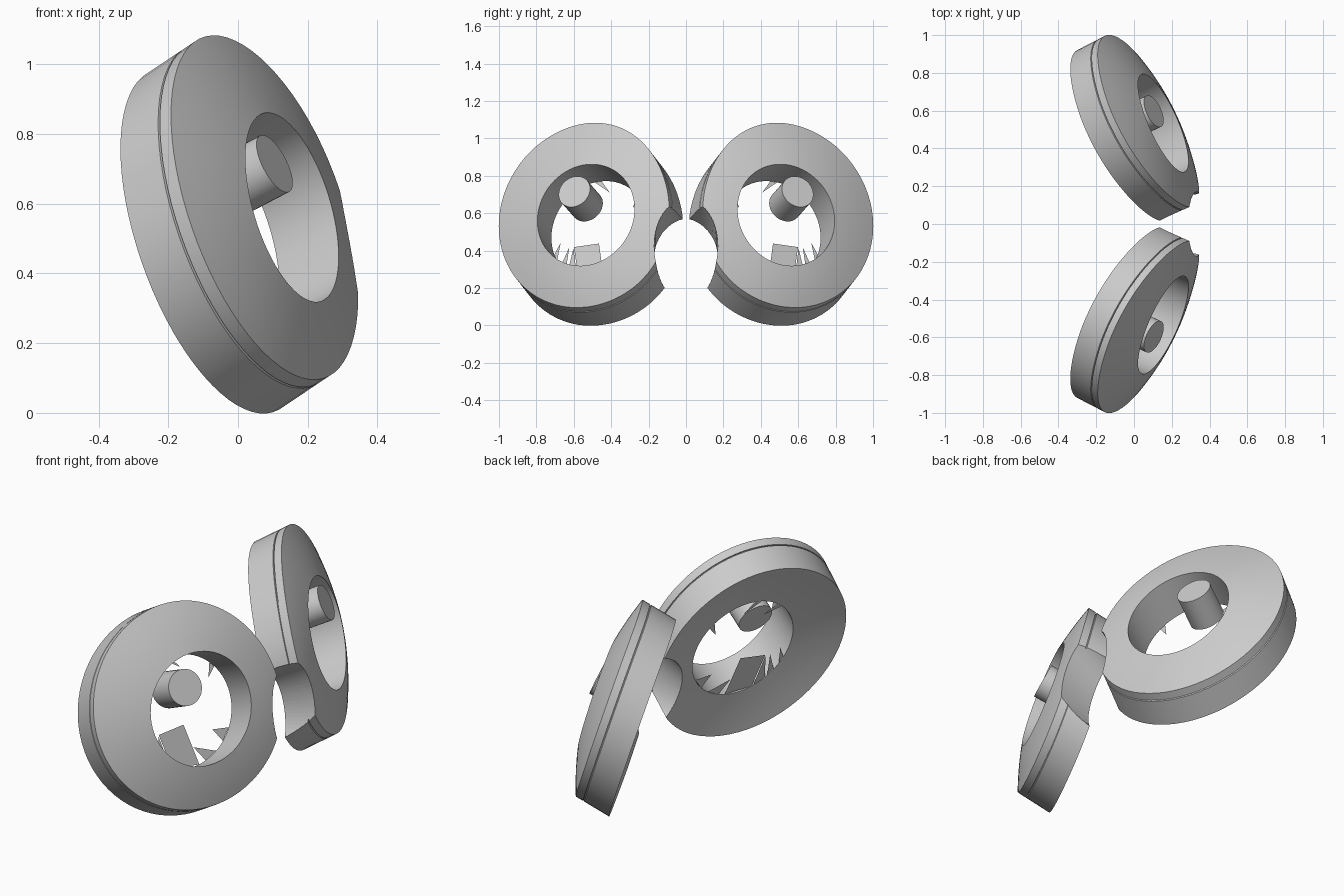
import bpy, bmesh, math
from mathutils import Vector

cube = bpy.data.objects.get("Cube")
if cube:
    bpy.data.objects.remove(cube)

grey = bpy.data.materials.new("plain_grey")
grey.use_nodes = True
GREY = (0.6, 0.6, 0.6, 1)
grey.diffuse_color = GREY
grey.node_tree.nodes["Principled BSDF"].inputs["Base Color"].default_value = GREY

# Disc frame: centre of the front opening, face axes and slanted depths
CENTRE = Vector((0.155, 0.535, 0.59))
NORMAL = Vector((0.88, 0.39, 0.27)).normalized()
SIDE = (Vector((0, 1, 0)) - NORMAL * NORMAL.y).normalized()
UP = NORMAL.cross(SIDE)
HOLE_DEPTH = Vector((-0.17, -0.075, -0.09))
RIM_DEPTH = Vector((-0.145, -0.075, -0.097))
BULGE = Vector((-0.08, -0.007, 0))
LEAN = Vector((-0.024, 0, 0))
INNER_TRIM = Vector((0.01, 0.04, -0.008))
HOLE, OUTER, SEGS = 0.282, 0.514, 72


def disc_point(radius, angle, depth):
    """Point on the bulged disc; depth is 0 at the front and 1 at the back."""
    bend = (max(radius, HOLE) ** 2 - HOLE ** 2) / (OUTER ** 2 - HOLE ** 2)
    flat = SIDE * math.cos(angle) + UP * math.sin(angle)
    inner = max(0, math.cos(angle - math.radians(160))) ** 2
    curve = BULGE + LEAN * math.cos(angle - math.radians(50)) + INNER_TRIM * inner
    return CENTRE + flat * radius + curve * bend + HOLE_DEPTH.lerp(RIM_DEPTH, bend) * depth


def make_object(name, bm):
    mesh = bpy.data.meshes.new(name)
    bmesh.ops.recalc_face_normals(bm, faces=bm.faces)
    bm.to_mesh(mesh)
    bm.free()
    mesh.materials.append(grey)
    obj = bpy.data.objects.new(name, mesh)
    bpy.context.collection.objects.link(obj)
    return obj


def loft(loops, closed):
    """Skin a series of equal loops, as a closed ring or with end caps."""
    bm = bmesh.new()
    rows = [[bm.verts.new(p) for p in loop] for loop in loops]
    pairs = list(zip(rows, rows[1:]))
    if closed:
        pairs.append((rows[-1], rows[0]))
    else:
        bm.faces.new(rows[0])
        bm.faces.new(rows[-1])
    for a, b in pairs:
        for i in range(len(a)):
            j = (i + 1) % len(a)
            bm.faces.new((a[i], a[j], b[j], b[i]))
    return bm


def finish(obj):
    """Smooth the curved faces and mirror the part to the other side."""
    bpy.ops.object.select_all(action="DESELECT")
    obj.select_set(True)
    bpy.context.view_layer.objects.active = obj
    bpy.ops.object.shade_smooth_by_angle(angle=math.radians(30))
    mirror = obj.modifiers.new("mirror", "MIRROR")
    mirror.use_axis = (False, True, False)
    mirror.use_mirror_merge = False


angles = [math.tau * i / SEGS for i in range(SEGS)]

# Ring body with a fine groove around the rim
steps = [HOLE + (OUTER - HOLE) * i / 5 for i in range(6)]
groove = [(OUTER, 0.22), (OUTER - 0.008, 0.225), (OUTER - 0.008, 0.25), (OUTER, 0.255)]
profile = [(r, 0) for r in steps] + groove + [(r, 1) for r in reversed(steps)]
loops = [[disc_point(r, a, d) for a in angles] for r, d in profile]
for loop in loops:
    for p in loop:
        p.y = max(p.y, 0.018)
ring = make_object("ring", loft(loops, True))

# Flared oval notch on the inner side, with a ceiling rising to the front
notch_loops = [[(x, 0.17 * math.cos(a),
                 0.305 + 0.35 * x + (0.17 + 0.33 * x) * math.sin(a))
                for a in angles] for x in (-0.2, 0.6)]
cutter = make_object("notch_cutter", loft(notch_loops, False))
cutter.hide_render = True
cut = ring.modifiers.new("notch", "BOOLEAN")
cut.operation, cut.solver, cut.object = "DIFFERENCE", "EXACT", cutter
bpy.context.view_layer.update()
graph = bpy.context.evaluated_depsgraph_get()
ring.data = bpy.data.meshes.new_from_object(ring.evaluated_get(graph))
ring.modifiers.clear()
bpy.data.objects.remove(cutter)
finish(ring)

# Round pin in the opening
tip = Vector((0.105, 0.597, 0.715))
axis = Vector((0.82, 0.38, 0.43)).normalized()
across = axis.orthogonal().normalized()
other = axis.cross(across)
pin_loops = [[tip - axis * back + (across * math.cos(a) + other * math.sin(a)) * 0.091
              for a in angles[::2]] for back in (0, 0.18)]
finish(make_object("pin", loft(pin_loops, False)))

# Jagged splinters around the back of the opening: (base angles, tip angle, tip radius)
splinters = [(-62, -48, -25, 0.17), (-45, -36, -20, 0.19), (-28, -20, -8, 0.23),
             (55, 62, 72, 0.2), (84, 92, 105, 0.22), (140, 147, 150, 0.22),
             (-118, -103, -95, 0.19), (-145, -130, -135, 0.2)]
bm = bmesh.new()
for start, end, point, radius in splinters:
    corners = [(HOLE, start), (HOLE, end), (radius, point)]
    bm.faces.new([bm.verts.new(disc_point(r, math.radians(a), 1)) for r, a in corners])
plate = [(HOLE, -95), (HOLE, -64), (0.165, -24), (0.065, -85)]
bm.faces.new([bm.verts.new(disc_point(r, math.radians(a), 1)) for r, a in plate])
finish(make_object("splinters", bm))
